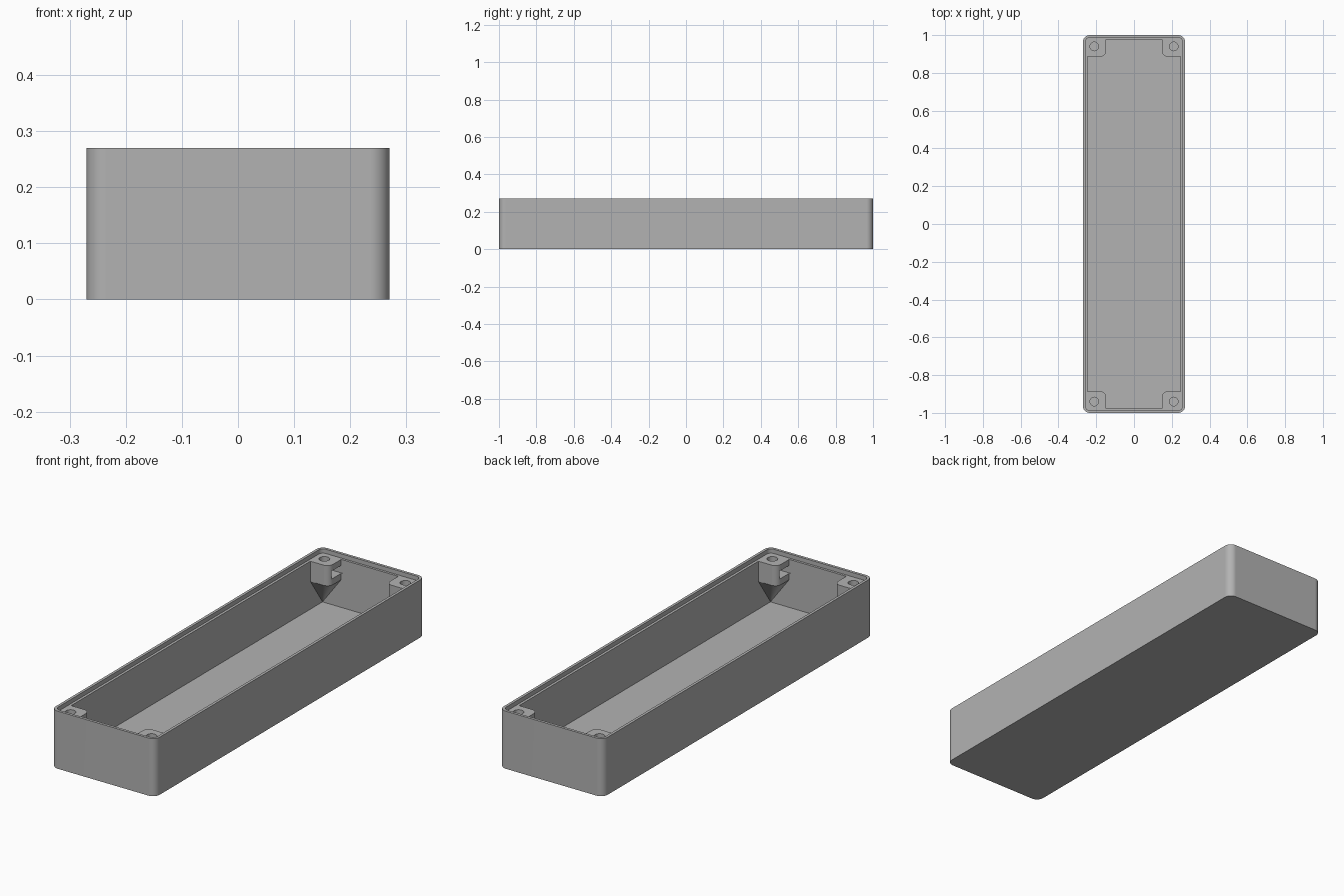
import bpy, bmesh, math

if "Cube" in bpy.data.objects:
    bpy.data.objects.remove(bpy.data.objects["Cube"], do_unlink=True)

HALF_X, HALF_Y, HEIGHT = 0.27, 1.0, 0.27
LEDGE_Z, FLOOR_Z = 0.25, 0.025
CAV_X, CAV_Y = 0.245, 0.976          # cavity half sizes
BOSS_X, BOSS_Y = 0.148, 0.886        # inner faces of the corner bosses
HOLE_X, HOLE_Y, HOLE_R = 0.21, 0.94, 0.023

grey = bpy.data.materials.new("plain_grey")
grey.use_nodes = True
colour = (0.45, 0.45, 0.45, 1)
grey.diffuse_color = colour
grey.node_tree.nodes["Principled BSDF"].inputs["Base Color"].default_value = colour


def arc(cx, cy, r, start, sweep, n):
    return [(cx + r * math.cos(start + sweep * i / n),
             cy + r * math.sin(start + sweep * i / n)) for i in range(n + 1)]


def rounded_rect(hx, hy, r, n=10):
    q = math.pi / 2
    centres = [(hx - r, hy - r), (r - hx, hy - r), (r - hx, r - hy), (hx - r, r - hy)]
    return [p for k, (cx, cy) in enumerate(centres) for p in arc(cx, cy, r, k * q, q, n)]


def solid(name, outline, z0, z1, apex=None):
    """Prism from an outline; with an apex, its underside tapers to that point."""
    bm = bmesh.new()
    low = [bm.verts.new((x, y, z0)) for x, y in outline]
    top = [bm.verts.new((x, y, z1)) for x, y in outline]
    tip = bm.verts.new(apex) if apex else None
    bm.faces.new(top)
    if not apex:
        bm.faces.new(low)
    for i in range(len(low)):
        j = (i + 1) % len(low)
        bm.faces.new((low[i], low[j], top[j], top[i]))
        if apex:
            bm.faces.new((low[j], low[i], tip))
    bmesh.ops.recalc_face_normals(bm, faces=bm.faces)
    mesh = bpy.data.meshes.new(name)
    bm.to_mesh(mesh)
    bm.free()
    mesh.materials.append(grey)
    ob = bpy.data.objects.new(name, mesh)
    bpy.context.collection.objects.link(ob)
    return ob


def apply_modifier(ob, mod):
    bpy.context.view_layer.objects.active = ob
    bpy.ops.object.modifier_apply(modifier=mod.name)


def cut(ob, cutter):
    mod = ob.modifiers.new("cut", 'BOOLEAN')
    mod.operation, mod.solver, mod.object = 'DIFFERENCE', 'EXACT', cutter
    apply_modifier(ob, mod)
    bpy.data.objects.remove(cutter, do_unlink=True)


def box(x0, x1, y0, y1):
    return [(x0, y0), (x1, y0), (x1, y1), (x0, y1)]


# Outer block with the shallow lid recess around the rim
case = solid("enclosure_base", rounded_rect(HALF_X, HALF_Y, 0.035), 0, HEIGHT)
cut(case, solid("lid_recess", rounded_rect(0.257, 0.987, 0.022), LEDGE_Z, 0.3))

# Cavity shape, leaving the four tapered screw bosses standing in its corners
corners = [(sx, sy) for sx in (-1, 1) for sy in (-1, 1)]
cavity = solid("cavity", box(-CAV_X, CAV_X, -CAV_Y, CAV_Y), FLOOR_Z, 0.32)
r, ox, oy = 0.03, CAV_X + 0.004, CAV_Y + 0.004
boss = arc(BOSS_X + r, BOSS_Y + r, r, math.pi, math.pi / 2, 8)
boss += [(ox, BOSS_Y), (ox, oy), (BOSS_X, oy)]
for sx, sy in corners:
    cut(cavity, solid("boss", [(sx * x, sy * y) for x, y in boss], 0.155, 0.34,
                      (sx * ox, sy * oy, FLOOR_Z - 0.005)))
cut(case, cavity)

# Screw holes and side-entry nut slots in the bosses
for sx, sy in corners:
    hole = arc(sx * HOLE_X, sy * HOLE_Y, HOLE_R, 0, 2 * math.pi, 24)[:-1]
    cut(case, solid("screw_hole", hole, 0.15, 0.3))
    slot = box(sx * 0.14, sx * 0.243, sy * 0.907, sy * 0.979)
    cut(case, solid("nut_slot", slot, 0.185, 0.222))

# Smooth rounded corners, crisp edges
bpy.ops.object.select_all(action='DESELECT')
case.select_set(True)
bpy.context.view_layer.objects.active = case
bpy.ops.object.shade_smooth_by_angle(angle=math.radians(30))
weighted = case.modifiers.new("weighted_normals", 'WEIGHTED_NORMAL')
weighted.keep_sharp = True
